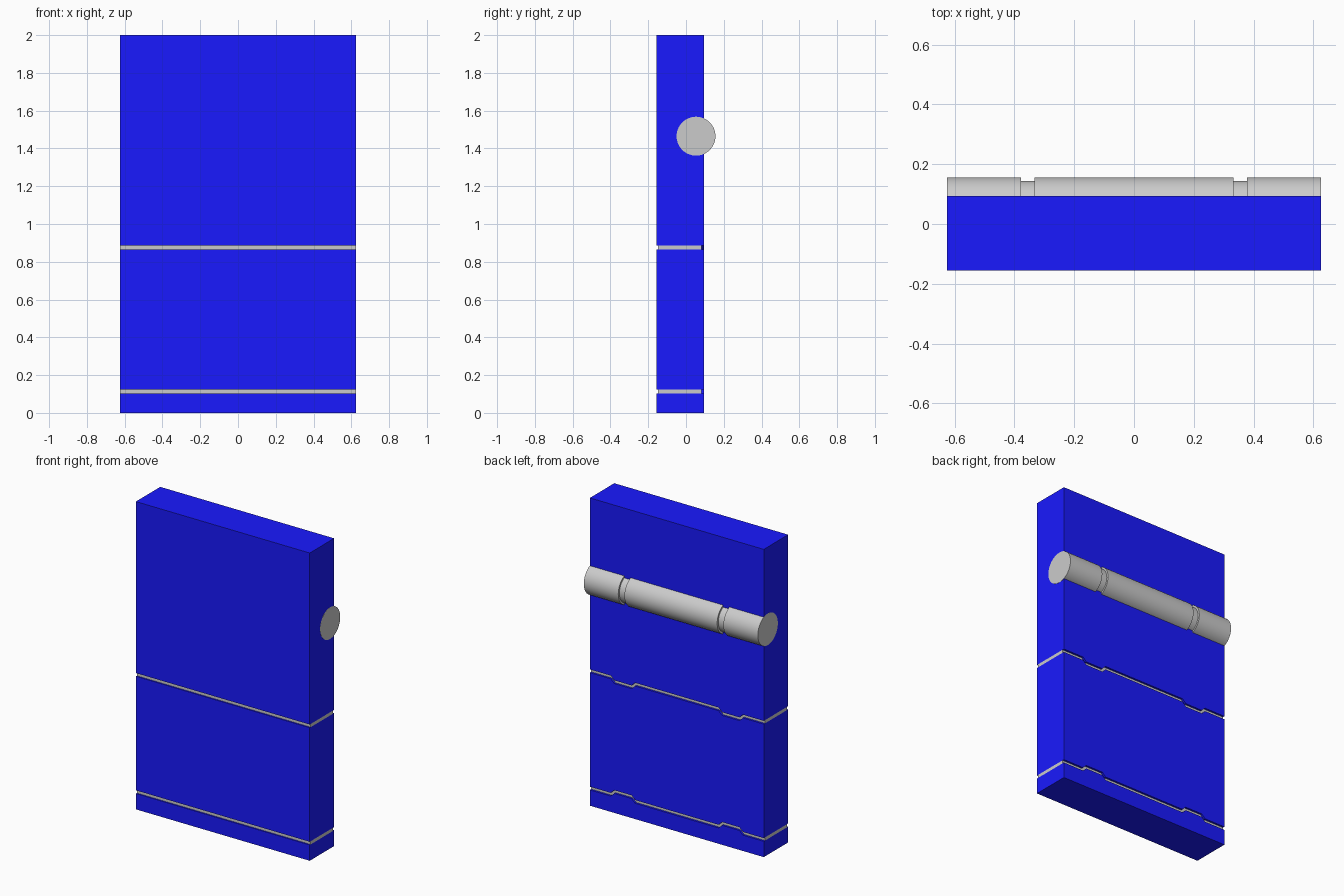
import bpy, bmesh, math

if "Cube" in bpy.data.objects:
    bpy.data.objects.remove(bpy.data.objects["Cube"])

W = 0.625                        # half width
FRONT, BACK = -0.156, 0.094      # slab faces
INNER = 0.081                    # floor of the seams on the back face
SEAMS = [(0.113, 0.024), (0.875, -0.024)]   # seam height, size of its jogs
HALF = 0.0105                    # half the seam width

blue = bpy.data.materials.new("blue")
blue.diffuse_color = (0.01, 0.01, 1.0, 1)
blue.use_nodes = True
blue.node_tree.nodes["Principled BSDF"].inputs["Base Color"].default_value = blue.diffuse_color


def prism(name, outline, y0, y1, mat=None):
    """Extrude an x-z outline from y0 to y1."""
    bm = bmesh.new()
    face = bm.faces.new([bm.verts.new((x, y0, z)) for x, z in outline])
    ext = bmesh.ops.extrude_face_region(bm, geom=[face])
    verts = [v for v in ext["geom"] if isinstance(v, bmesh.types.BMVert)]
    bmesh.ops.translate(bm, verts=verts, vec=(0, y1 - y0, 0))
    bmesh.ops.recalc_face_normals(bm, faces=bm.faces[:])
    me = bpy.data.meshes.new(name)
    bm.to_mesh(me)
    bm.free()
    ob = bpy.data.objects.new(name, me)
    bpy.context.collection.objects.link(ob)
    if mat:
        me.materials.append(mat)
    return ob


def line(z, jog=0.0, w=W):
    """Left-to-right edge at height z, with two jogs if asked."""
    if not jog:
        return [(-w, z), (w, z)]
    half = [(0.30, z), (0.325, z + jog), (0.45, z + jog), (0.475, z), (w, z)]
    return [(-x, h) for x, h in reversed(half)] + half


def between(low, high):
    return low + high[::-1]


# Three stacked blue panels: straight block plus jogged back plate
edges = [(0, 0)]
for z, jog in SEAMS:
    edges += [(z - HALF, jog), (z + HALF, jog)]
edges.append((2, 0))
for i, part in enumerate(("bottom", "middle", "top")):
    (z0, j0), (z1, j1) = edges[2 * i], edges[2 * i + 1]
    prism(part + "_panel", between(line(z0), line(z1)), FRONT, INNER - 0.002, blue)
    prism(part + "_back_plate", between(line(z0, j0), line(z1, j1)), INNER - 0.002, BACK, blue)

# Grey filler strips recessed in the seams
for i, (z, jog) in enumerate(SEAMS):
    prism(f"seam_core_{i}", between(line(z - HALF), line(z + HALF)), FRONT + 0.009, INNER - 0.002)
    prism(f"seam_back_{i}", between(line(z - HALF, jog), line(z + HALF, jog)), INNER - 0.003, INNER)

# Hinge barrel: lathed profile with two grooves
R, G, SEG = 0.103, 0.091, 64
END = W + 0.0005
half = [(0.333, R), (0.333, G), (0.378, G), (0.378, R), (END, R)]
profile = [(-x, r) for x, r in reversed(half)] + half
bm = bmesh.new()
rings = [[bm.verts.new((x, 0.053 + r * math.cos(2 * math.pi * k / SEG),
                        1.465 + r * math.sin(2 * math.pi * k / SEG)))
          for k in range(SEG)] for x, r in profile]
for a, b in zip(rings, rings[1:]):
    for k in range(SEG):
        n = (k + 1) % SEG
        bm.faces.new((a[k], a[n], b[n], b[k]))
bm.faces.new(rings[0])
bm.faces.new(rings[-1])
bmesh.ops.recalc_face_normals(bm, faces=bm.faces[:])
me = bpy.data.meshes.new("hinge_barrel")
bm.to_mesh(me)
bm.free()
barrel = bpy.data.objects.new("hinge_barrel", me)
bpy.context.collection.objects.link(barrel)
bpy.context.view_layer.objects.active = barrel
barrel.select_set(True)
bpy.ops.object.shade_smooth_by_angle(angle=math.radians(30))
